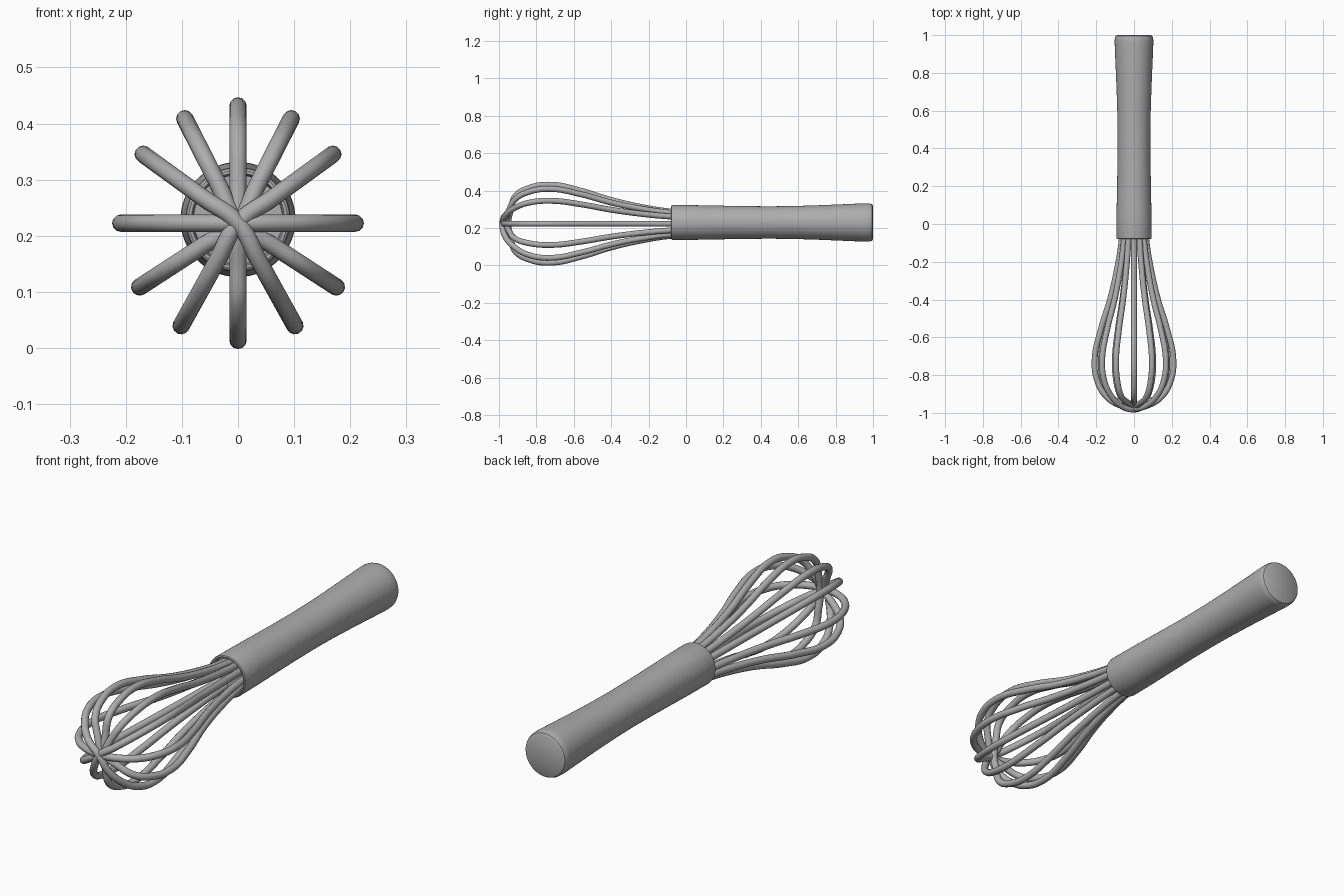
import bpy, bmesh
from math import cos, sin, radians, tau
from mathutils import Vector

default = bpy.data.objects.get("Cube")
if default:
    bpy.data.objects.remove(default, do_unlink=True)

# Single grey finish
GREY = (0.42, 0.42, 0.42, 1.0)
grey = bpy.data.materials.new("grey")
grey.diffuse_color = GREY
grey.use_nodes = True
grey.node_tree.nodes["Principled BSDF"].inputs["Base Color"].default_value = GREY

HANDLE_Z = 0.229
WIRE_Z = 0.2225
WIRE_RADIUS = 0.0155


def select_only(obj):
    bpy.ops.object.select_all(action="DESELECT")
    obj.select_set(True)
    bpy.context.view_layer.objects.active = obj


def lathe(name, profile, z, steps=64):
    """Revolve (radius, y) points around the lengthwise axis."""
    bm = bmesh.new()
    verts = [bm.verts.new((r, y, 0)) for r, y in profile]
    edges = [bm.edges.new(pair) for pair in zip(verts, verts[1:])]
    bmesh.ops.spin(bm, geom=verts + edges, cent=(0, 0, 0), axis=(0, 1, 0),
                   angle=tau, steps=steps)
    bmesh.ops.remove_doubles(bm, verts=bm.verts, dist=1e-5)
    bmesh.ops.recalc_face_normals(bm, faces=bm.faces)
    mesh = bpy.data.meshes.new(name)
    bm.to_mesh(mesh)
    bm.free()
    obj = bpy.data.objects.new(name, mesh)
    obj.location.z = z
    bpy.context.collection.objects.link(obj)
    mesh.materials.append(grey)
    select_only(obj)
    bpy.ops.object.shade_smooth_by_angle(angle=radians(35))
    return obj


def wire_loop(name, start_angle, end_angle, tip_y):
    """Bend one wire from the handle, around the tip and back."""
    # (radius, y) from inside the handle to just short of the tip
    side = [(0.060, -0.01), (0.066, -0.09), (0.088, -0.23), (0.127, -0.40),
            (0.176, -0.56), (0.2085, -0.72), (0.193, -0.835),
            (0.145, -0.915), (0.075, tip_y + 0.014)]

    def half(angle):
        c, s = cos(radians(angle)), sin(radians(angle))
        return [Vector((r * c, y, WIRE_Z + r * s)) for r, y in side]

    points = half(start_angle) + [Vector((0, tip_y, WIRE_Z))] + half(end_angle)[::-1]
    curve = bpy.data.curves.new(name, "CURVE")
    curve.dimensions = "3D"
    curve.resolution_u = 6
    curve.bevel_depth = WIRE_RADIUS
    curve.bevel_resolution = 4
    curve.use_fill_caps = True
    spline = curve.splines.new("BEZIER")
    spline.bezier_points.add(len(points) - 1)
    for bp, co in zip(spline.bezier_points, points):
        bp.co = co
        bp.handle_left_type = bp.handle_right_type = "AUTO"
    obj = bpy.data.objects.new(name, curve)
    bpy.context.collection.objects.link(obj)
    curve.materials.append(grey)
    select_only(obj)
    bpy.ops.object.convert(target="MESH")
    bpy.ops.object.shade_smooth_by_angle(angle=radians(50))


# Waisted handle with a rounded butt and a shallow socket for the wires
lathe("handle", [
    (0, -0.05), (0.079, -0.05), (0.080, -0.074), (0.083, -0.080),
    (0.088, -0.080), (0.092, -0.077), (0.0935, -0.070),
    (0.0925, 0.05), (0.0900, 0.18), (0.0875, 0.32), (0.0865, 0.45),
    (0.0880, 0.58), (0.0925, 0.72), (0.0980, 0.85), (0.1015, 0.93),
    (0.1025, 0.965), (0.1015, 0.984), (0.097, 0.995), (0.089, 1.0), (0, 1.0),
], HANDLE_Z)

# Six wire loops, stacked where they cross at the tip
LOOPS = [(144, -61, -0.982), (36, -119, -0.978), (0, 180, -0.974),
         (63, -147, -0.962), (117, -33, -0.958), (90, -90, -0.950)]
for i, (start, end, tip) in enumerate(LOOPS, 1):
    wire_loop(f"wire_loop_{i}", start, end, tip)
